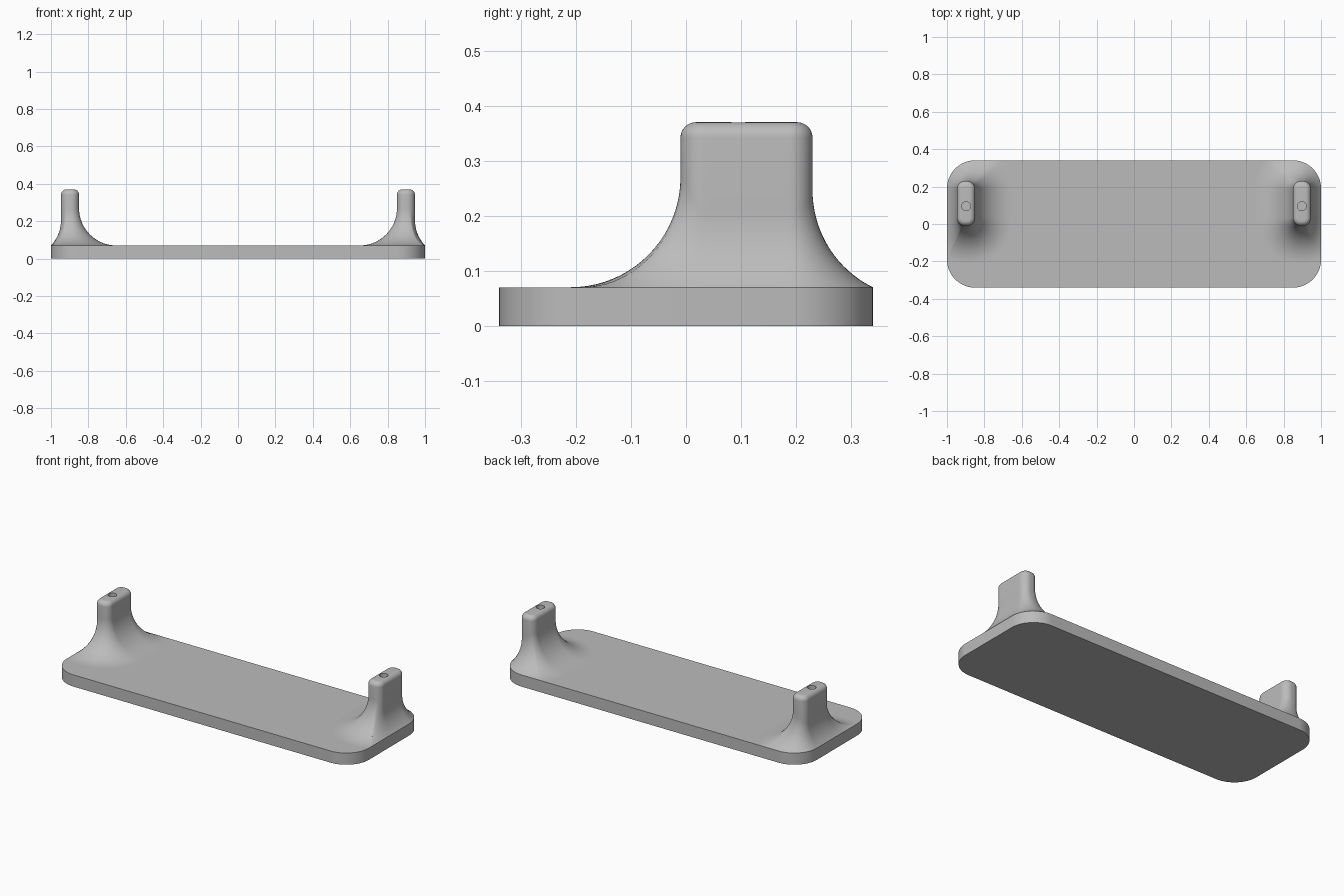
import bpy, bmesh, math
from mathutils import Vector

cube = bpy.data.objects.get("Cube")
if cube:
    bpy.data.objects.remove(cube, do_unlink=True)

HALF_X, HALF_Y, TOP, CORNER = 1.0, 0.34, 0.07, 0.15      # base plate
POST_X, POST_Y, POST_HX, POST_HY = 0.898, 0.11, 0.048, 0.12
POST_R, POST_TOP, ROUND = 0.042, 0.37, 0.028             # post section and top edge
FILLET = 0.2                                             # blend radius at the foot

grey = bpy.data.materials.new("plain grey")
grey.use_nodes = True
grey.diffuse_color = (0.5, 0.5, 0.5, 1)
grey.node_tree.nodes["Principled BSDF"].inputs["Base Color"].default_value = (0.5, 0.5, 0.5, 1)


def rounded_rect(hx, hy, r, steps, splits=1):
    """Outline points with outward normals, counter-clockwise."""
    pts = []
    for i, (sx, sy) in enumerate([(1, 1), (-1, 1), (-1, -1), (1, -1)]):
        for k in range(steps + 1):
            a = (i + k / steps) * math.pi / 2
            n = Vector((math.cos(a), math.sin(a)))
            pts.append((Vector((sx * (hx - r), sy * (hy - r))) + n * r, n))
    out = []
    for i, (p, n) in enumerate(pts):
        out.append((p, n))
        if i % (steps + 1) == steps:                     # divide the straight sides
            q = pts[(i + 1) % len(pts)][0]
            out += [(p.lerp(q, j / splits), n) for j in range(1, splits)]
    return out


def loft(name, rings):
    """Closed solid skinned through equal-length rings."""
    bm = bmesh.new()
    loops = [[bm.verts.new(v) for v in ring] for ring in rings]
    for a, b in zip(loops, loops[1:]):
        for i in range(len(a)):
            j = (i + 1) % len(a)
            bm.faces.new((a[i], a[j], b[j], b[i]))
    bm.faces.new(loops[0][::-1])
    bm.faces.new(loops[-1])
    bmesh.ops.recalc_face_normals(bm, faces=bm.faces)
    mesh = bpy.data.meshes.new(name)
    bm.to_mesh(mesh)
    bm.free()
    mesh.materials.append(grey)
    obj = bpy.data.objects.new(name, mesh)
    bpy.context.collection.objects.link(obj)
    return obj


def select(obj):
    bpy.ops.object.select_all(action='DESELECT')
    obj.select_set(True)
    bpy.context.view_layer.objects.active = obj


def nearest_on_plate(c):
    """Closest point of the plate's top face to a plan position."""
    core = Vector((max(-HALF_X + CORNER, min(HALF_X - CORNER, c.x)),
                   max(-HALF_Y + CORNER, min(HALF_Y - CORNER, c.y))))
    d = c - core
    return core + d * min(1, CORNER / d.length) if d.length > 0 else core


# Base plate
outline = rounded_rect(HALF_X, HALF_Y, CORNER, 24)
base = loft("base_plate", [[(p.x, p.y, z) for p, n in outline] for z in (0, TOP)])


def make_post(name, side):
    columns = []
    for p, n in rounded_rect(POST_HX, POST_HY, POST_R, 16, 10):
        p = p + Vector((POST_X, POST_Y))
        # Foot: arc of a ball resting on the plate, or on its rim, and against the post
        c = p + n * FILLET
        q = nearest_on_plate(c)
        zc = TOP + math.sqrt(max(0, FILLET ** 2 - (c - q).length_squared))
        centre = Vector((c.x, c.y, zc))
        foot = Vector((q.x, q.y, TOP)) - centre
        wall = Vector((p.x, p.y, zc)) - centre
        col = [centre + foot.slerp(wall, k / 20) * FILLET / foot.slerp(wall, k / 20).length
               for k in range(21)]
        # Rounded top edge
        for k in range(9):
            a = k / 8 * math.pi / 2
            s = p - n * ROUND * (1 - math.cos(a))
            col.append(Vector((s.x, s.y, POST_TOP - ROUND + ROUND * math.sin(a))))
        columns.append(col)
    rings = [[(side * v.x, v.y, v.z) for v in ring] for ring in zip(*columns)]
    post = loft(name, rings)

    # Peg hole in the top
    hole = [(math.cos(i * math.pi / 16) * 0.024 + side * POST_X,
             math.sin(i * math.pi / 16) * 0.024 + 0.095) for i in range(32)]
    cutter = loft("hole_cutter", [[(x, y, z) for x, y in hole] for z in (0.25, 0.45)])
    cutter.hide_render = True
    cut = post.modifiers.new("peg_hole", 'BOOLEAN')
    cut.operation, cut.solver, cut.object = 'DIFFERENCE', 'EXACT', cutter
    select(post)
    bpy.ops.object.modifier_apply(modifier=cut.name)
    bpy.data.objects.remove(cutter, do_unlink=True)
    return post


left = make_post("left_post", 1)
right = make_post("right_post", -1)

for obj in (base, left, right):
    select(obj)
    bpy.ops.object.shade_smooth_by_angle(angle=math.radians(30))
